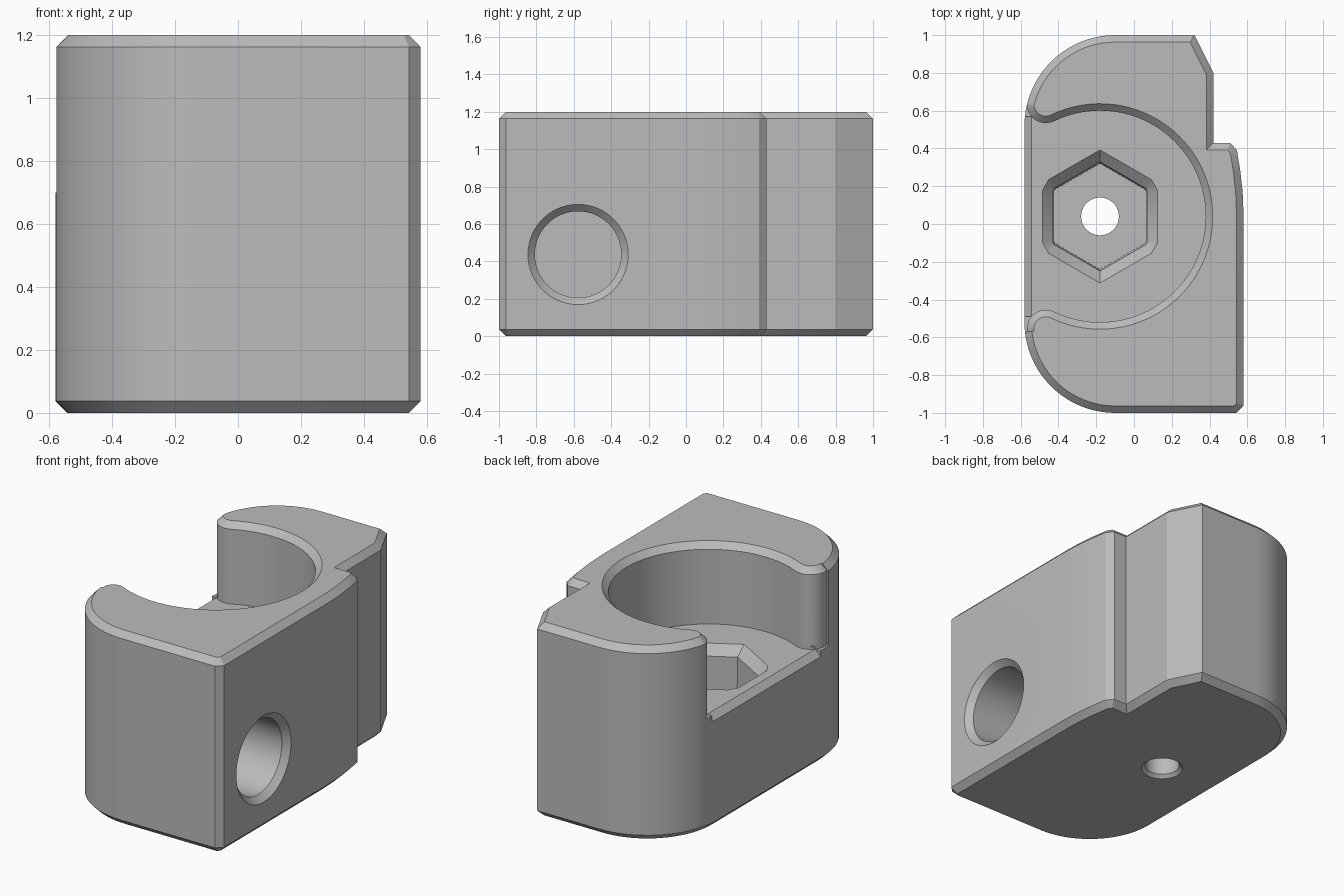
import bpy, bmesh
from math import cos, sin, pi, radians, sqrt, atan2
from mathutils import Vector

if "Cube" in bpy.data.objects:
    bpy.data.objects.remove(bpy.data.objects["Cube"], do_unlink=True)

CH = 0.037                 # chamfer used on all outer edges
HEIGHT, FLOOR = 1.2, 0.7   # total height, recess floor height
CX, CY = -0.18, 0.04       # axis of recess, hexagon and bolt hole

grey = bpy.data.materials.new("mid_grey")
grey.use_nodes = True
grey.diffuse_color = (0.5, 0.5, 0.5, 1)
grey.node_tree.nodes["Principled BSDF"].inputs["Base Color"].default_value = (0.5, 0.5, 0.5, 1)


def arc(cx, cy, r, a0, a1, n):
    """Points along an arc, angles in degrees."""
    angles = [radians(a0 + (a1 - a0) * i / n) for i in range(n + 1)]
    return [(cx + r * cos(a), cy + r * sin(a)) for a in angles]


def inset(points, d):
    """Mitred inward offset of a counter-clockwise outline."""
    out = []
    for i, p in enumerate(points):
        p, a, b = Vector(p), Vector(points[i - 1]), Vector(points[(i + 1) % len(points)])
        u, v = (p - a).normalized(), (b - p).normalized()
        n1, n2 = Vector((-u.y, u.x)), Vector((-v.y, v.x))
        out.append(tuple(p + (n1 + n2) * d / (1 + n1.dot(n2))))
    return out


def at_z(points, z):
    return [(x, y, z) for x, y in points]


def loft(name, rings):
    """Closed solid through rings with equal point counts."""
    bm = bmesh.new()
    loops = [[bm.verts.new(p) for p in ring] for ring in rings]
    for low, high in zip(loops, loops[1:]):
        for i in range(len(low)):
            j = (i + 1) % len(low)
            bm.faces.new((low[i], low[j], high[j], high[i]))
    bm.faces.new(loops[0][::-1])
    bm.faces.new(loops[-1])
    bmesh.ops.recalc_face_normals(bm, faces=bm.faces)
    mesh = bpy.data.meshes.new(name)
    bm.to_mesh(mesh)
    bm.free()
    obj = bpy.data.objects.new(name, mesh)
    bpy.context.collection.objects.link(obj)
    mesh.materials.append(grey)
    return obj


def cut(target, cutter):
    cutter.hide_render = True
    mod = target.modifiers.new("cut", "BOOLEAN")
    mod.operation, mod.solver, mod.object = "DIFFERENCE", "EXACT", cutter
    bpy.context.view_layer.objects.active = target
    bpy.ops.object.modifier_apply(modifier=mod.name)
    bpy.data.objects.remove(cutter, do_unlink=True)


# Block: rounded corners on one side, stepped edge on the other
outline = [(0.58 - CH, -1), (0.58, -1 + CH), (0.58, 0.05), (0.575, 0.17),
           (0.563, 0.28), (0.545, 0.39), (0.51, 0.43), (0.42, 0.43),
           (0.42, 0.8), (0.32, 1)]
outline += arc(-0.1, 0.52, 0.48, 90, 180, 20) + arc(-0.1, -0.52, 0.48, 180, 270, 20)
small = inset(outline, CH)
body = loft("clamp_block", [at_z(small, 0), at_z(outline, CH),
                            at_z(outline, HEIGHT - CH), at_z(small, HEIGHT)])

# Round recess, open at the side, with rounded horn tips
TIP_R, REC_R = 0.1, 0.56
tip_x = -0.467 - CX
tip_y = sqrt((REC_R + TIP_R) ** 2 - tip_x ** 2)
meet = atan2(tip_y, tip_x) * 180 / pi


def recess_ring(z, grow):
    upper = arc(tip_x, tip_y, TIP_R - grow, -190, meet - 180, 14)
    lower = [(x, -y) for x, y in reversed(upper)]
    big = arc(0, 0, REC_R + grow, meet, -meet, 56)[1:-1]
    pts = [(-0.7, upper[0][1])] + upper + big + lower + [(-0.7, lower[-1][1])]
    return [(x + CX, y + CY, z) for x, y in pts]


cut(body, loft("recess_cutter", [recess_ring(FLOOR, 0), recess_ring(HEIGHT - CH, 0),
                                 recess_ring(HEIGHT + 0.02, CH + 0.02)]))

# Chamfer on the open edge of the recess floor
wedge = [(-0.58 - 0.02, FLOOR - CH - 0.02), (-0.58 + CH + 0.02, FLOOR + 0.02), (-0.6, FLOOR + 0.02)]
cut(body, loft("edge_cutter", [[(x, CY + y, z) for x, z in wedge] for y in (-0.53, 0.53)]))


# Hexagonal nut pocket with flared rim
def hex_ring(z, a, trim):
    t = trim * a
    quarter = [(a, a * 0.577 - t), (a - t * 0.87, a * 0.577 + t / 2)]
    half = [(a, -quarter[0][1])] + quarter + [(0, a * 1.155)] + [(-x, y) for x, y in reversed(quarter)]
    pts = half[1:] + [(-x, -y) for x, y in half[1:]]
    return [(CX + x, CY + y, z) for x, y in pts]


cut(body, loft("pocket_cutter", [hex_ring(0.3, 0.243, 0.03), hex_ring(FLOOR - 0.055, 0.25, 0.04),
                                 hex_ring(FLOOR + 0.02, 0.325, 0.15)]))


# Bolt hole through the base, chamfered below
def disc(r, z):
    return at_z(arc(CX, CY, r, 0, 351, 39), z)


cut(body, loft("bolt_cutter", [disc(0.14, -0.02), disc(0.1, 0.02), disc(0.1, 0.4)]))


# Blind bore in the flat side
def bore_ring(x, r):
    return [(x, y, z) for y, z in arc(-0.577, 0.437, r, 0, 354, 59)]


cut(body, loft("bore_cutter", [bore_ring(0.1, 0.231), bore_ring(0.58 - CH, 0.231),
                               bore_ring(0.6, 0.288)]))

# Smooth curved walls, keep chamfers crisp
bpy.ops.object.select_all(action="DESELECT")
body.select_set(True)
bpy.context.view_layer.objects.active = body
bpy.ops.object.shade_smooth_by_angle(angle=radians(25))
